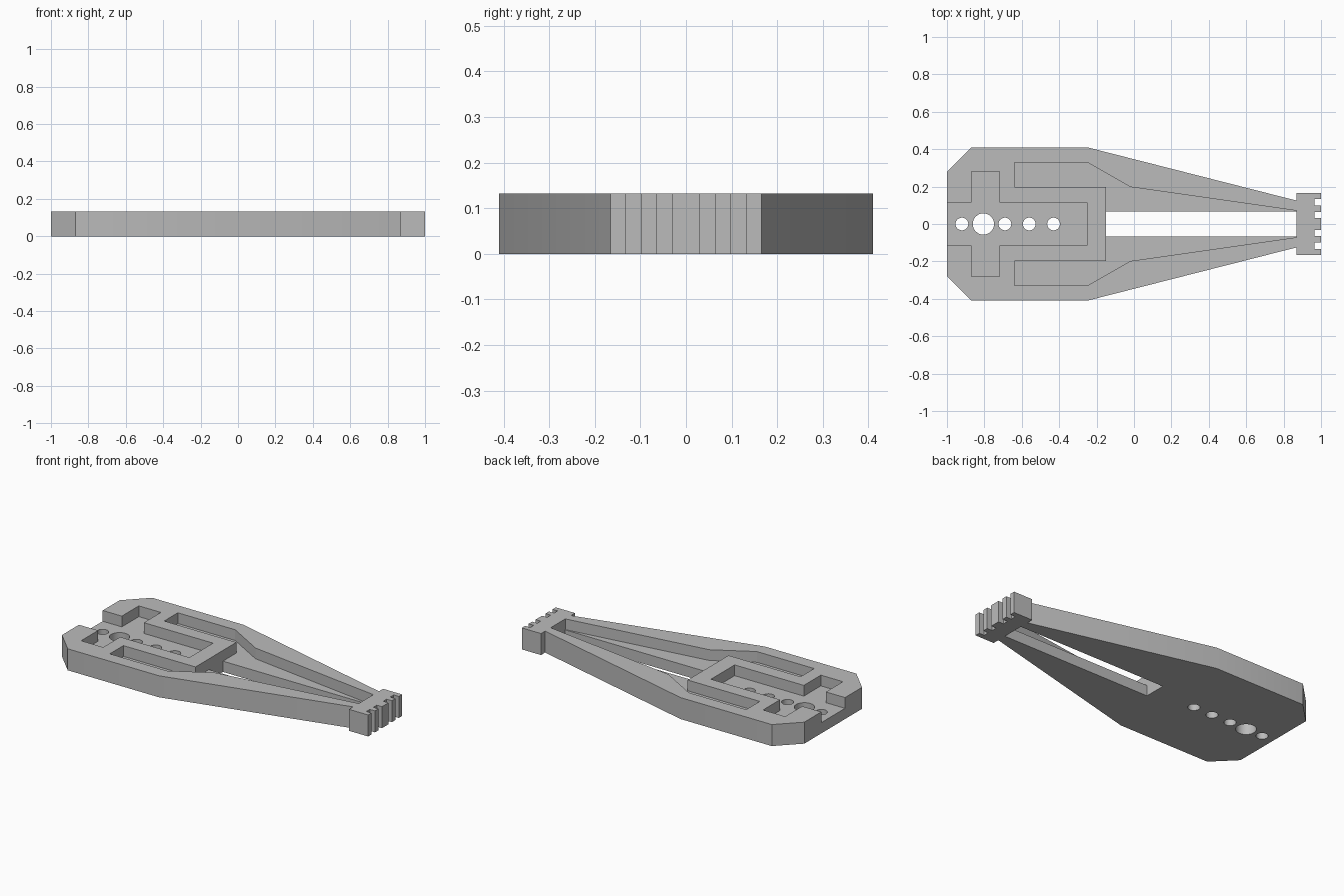
import bpy, bmesh, math

cube = bpy.data.objects.get("Cube")
if cube:
    bpy.data.objects.remove(cube, do_unlink=True)

HEIGHT, FLOOR = 0.132, 0.066

grey = bpy.data.materials.new("plain grey")
grey.use_nodes = True
grey.diffuse_color = (0.5, 0.5, 0.5, 1)
grey.node_tree.nodes["Principled BSDF"].inputs["Base Color"].default_value = (0.5, 0.5, 0.5, 1)


def prism(name, points, z0, z1):
    """Extrude a closed outline from z0 to z1."""
    bm = bmesh.new()
    face = bm.faces.new([bm.verts.new((x, y, z0)) for x, y in points])
    ext = bmesh.ops.extrude_face_region(bm, geom=[face])
    top = [v for v in ext["geom"] if isinstance(v, bmesh.types.BMVert)]
    bmesh.ops.translate(bm, verts=top, vec=(0, 0, z1 - z0))
    bmesh.ops.recalc_face_normals(bm, faces=bm.faces)
    mesh = bpy.data.meshes.new(name)
    bm.to_mesh(mesh)
    bm.free()
    mesh.materials.append(grey)
    obj = bpy.data.objects.new(name, mesh)
    bpy.context.collection.objects.link(obj)
    return obj


def mirrored(half):
    """Complete a half outline across the long axis."""
    return half + [(x, -y) for x, y in reversed(half)]


def circle(cx, r, sides=32):
    return [(cx + r * math.cos(2 * math.pi * i / sides),
             r * math.sin(2 * math.pi * i / sides)) for i in range(sides)]


def cut(target, name, points, z0):
    cutter = prism(name, points, z0, HEIGHT + 0.1)
    cutter.hide_render = True
    cutter.hide_set(True)
    mod = target.modifiers.new(name, "BOOLEAN")
    mod.operation, mod.solver, mod.object = "DIFFERENCE", "EXACT", cutter
    return cutter


# Body outline: toothed head, tapering arms and chamfered wide end
half = []
for low, high in ((0.031, 0.065), (0.099, 0.133)):
    half += [(1, low), (0.965, low), (0.965, high), (1, high)]
half += [(1, 0.165), (0.87, 0.165), (0.87, 0.125), (-0.25, 0.41), (-0.87, 0.41), (-1, 0.28)]
body = prism("clamp_body", mirrored(half), 0, HEIGHT)

# Recess along both arms with side channels
arm_recess = [(0.87, 0.071), (-0.02, 0.198), (-0.25, 0.33), (-0.64, 0.33), (-0.64, 0.198), (-0.15, 0.198)]
# Cross-shaped recess open at the wide end
cross_recess = [(-0.25, 0.115), (-0.72, 0.115), (-0.72, 0.28), (-0.87, 0.28), (-0.87, 0.115), (-1.1, 0.115)]
cutters = [cut(body, "arm_recess", mirrored(arm_recess), FLOOR),
           cut(body, "cross_recess", mirrored(cross_recess), FLOOR),
           cut(body, "long_slot", mirrored([(0.87, 0.068), (-0.15, 0.068)]), -0.1)]

# Row of through holes
for x, r in ((-0.92, 0.034), (-0.805, 0.057), (-0.69, 0.034), (-0.56, 0.034), (-0.43, 0.034)):
    cutters.append(cut(body, "round_hole", circle(x, r), -0.1))

# Bake the cuts and drop the cutters
bpy.context.view_layer.update()
graph = bpy.context.evaluated_depsgraph_get()
mesh = bpy.data.meshes.new_from_object(body.evaluated_get(graph))
body.modifiers.clear()
body.data = mesh
for c in cutters:
    bpy.data.objects.remove(c, do_unlink=True)

# Smooth the hole walls, keep edges sharp
bpy.context.view_layer.objects.active = body
body.select_set(True)
bpy.ops.object.shade_smooth_by_angle(angle=math.radians(20))
